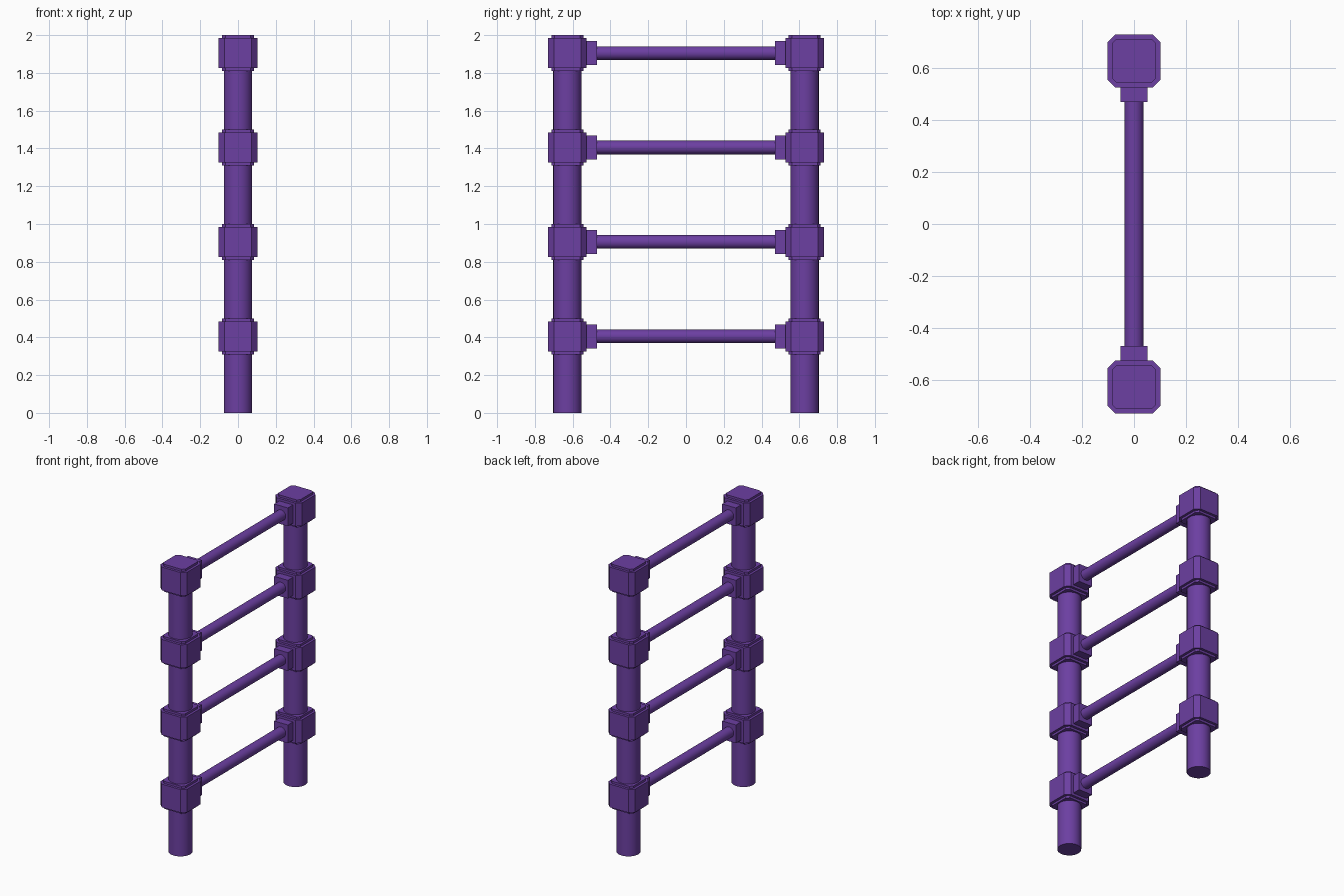
import bpy, bmesh, math

if "Cube" in bpy.data.objects:
    bpy.data.objects.remove(bpy.data.objects["Cube"])

purple = bpy.data.materials.new("purple")
purple.diffuse_color = (0.15, 0.05, 0.36, 1)
purple.use_nodes = True
purple.node_tree.nodes["Principled BSDF"].inputs["Base Color"].default_value = purple.diffuse_color
POST_Y = 0.628
LEVELS = [0.405 + 0.5 * i for i in range(4)]


def finish(ob, name):
    ob.name = name
    ob.data.materials.append(purple)
    return ob


def rod(name, radius, length, loc, rot=(0, 0, 0)):
    bpy.ops.mesh.primitive_cylinder_add(vertices=32, radius=radius, depth=length,
                                        location=loc, rotation=rot)
    bpy.ops.object.shade_smooth_by_angle(angle=math.radians(35))
    return finish(bpy.context.object, name)


def chamfered_block(name, half, half_z, cut, loc):
    """Square prism with its upright edges chamfered."""
    bm = bmesh.new()
    a = half - cut
    ring = [(half, -a), (half, a), (a, half), (-a, half),
            (-half, a), (-half, -a), (-a, -half), (a, -half)]
    face = bm.faces.new([bm.verts.new((x, y, -half_z)) for x, y in ring])
    top = bmesh.ops.extrude_face_region(bm, geom=[face])["geom"]
    bmesh.ops.translate(bm, vec=(0, 0, 2 * half_z),
                        verts=[v for v in top if isinstance(v, bmesh.types.BMVert)])
    bmesh.ops.recalc_face_normals(bm, faces=bm.faces)
    me = bpy.data.meshes.new(name)
    bm.to_mesh(me)
    bm.free()
    ob = bpy.data.objects.new(name, me)
    bpy.context.collection.objects.link(ob)
    ob.location = loc
    return finish(ob, name)


def box(name, size, loc):
    bpy.ops.mesh.primitive_cube_add(size=1, location=loc)
    ob = bpy.context.object
    ob.scale = size
    return finish(ob, name)


for side, tag in ((-1, "front"), (1, "back")):
    y = side * POST_Y
    # upright post
    rod(f"{tag}_post", 0.075, 1.98, (0, y, 0.99))
    for i, z in enumerate(LEVELS):
        # joint: chamfered block, narrower collar above and below, rung socket
        chamfered_block(f"{tag}_joint_{i}", 0.102, 0.08, 0.03, (0, y, z))
        chamfered_block(f"{tag}_collar_{i}", 0.085, 0.095, 0.018, (0, y, z))
        box(f"{tag}_socket_{i}", (0.104, 0.08, 0.126), (0, side * 0.51, z))

# rungs between the posts
for i, z in enumerate(LEVELS):
    rod(f"rung_{i}", 0.036, 1.1, (0, 0, z), (math.pi / 2, 0, 0))
